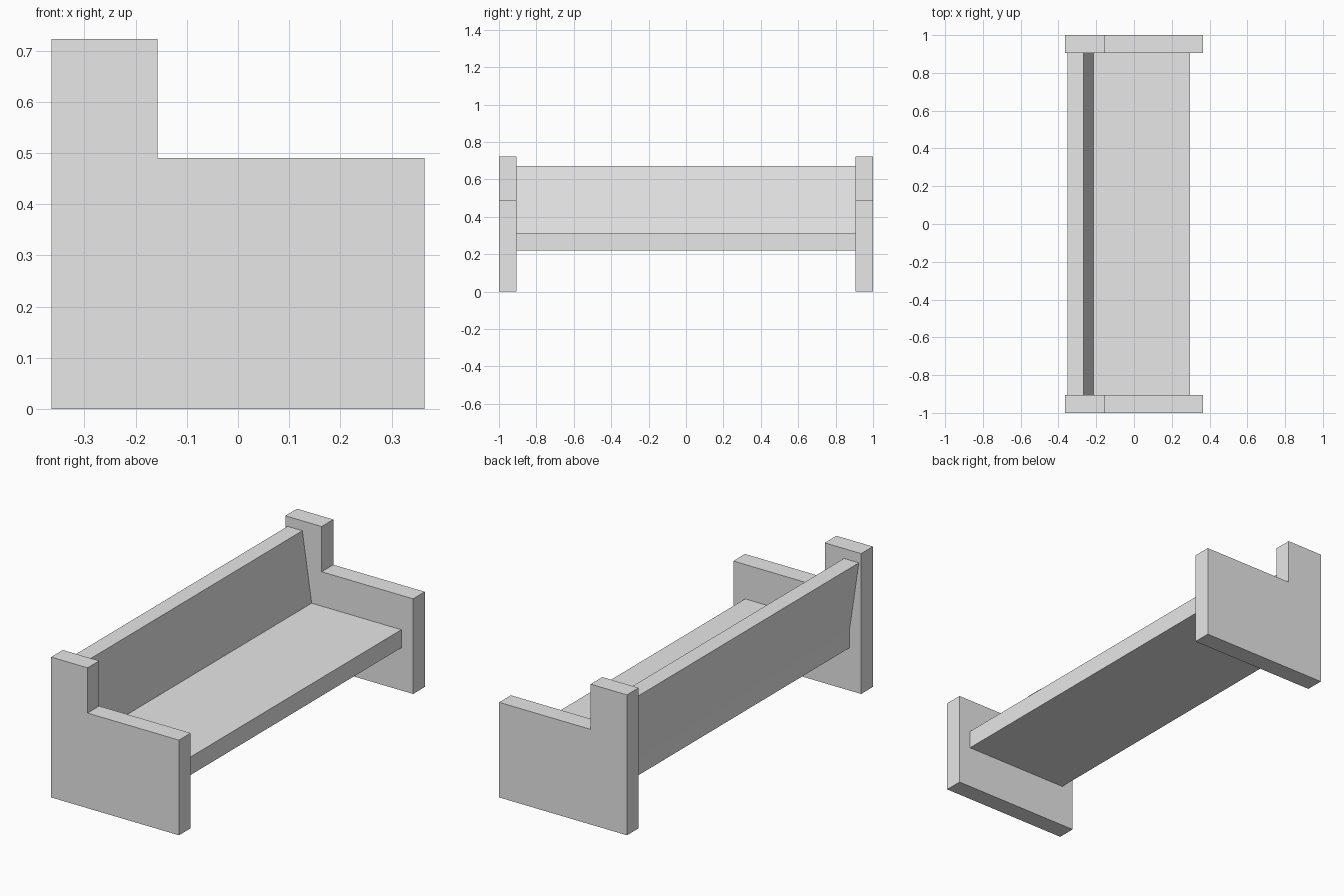
import bpy, bmesh
from mathutils import Vector

if "Cube" in bpy.data.objects:
    bpy.data.objects.remove(bpy.data.objects["Cube"])

grey = bpy.data.materials.new("plain grey")
grey.diffuse_color = (0.8, 0.8, 0.8, 1)
grey.use_nodes = True
grey.node_tree.nodes["Principled BSDF"].inputs["Base Color"].default_value = grey.diffuse_color


def extrude_profile(name, points, y0, y1):
    """Extrude an outline in the x-z plane along y."""
    bm = bmesh.new()
    face = bm.faces.new([bm.verts.new((x, y0, z)) for x, z in points])
    result = bmesh.ops.extrude_face_region(bm, geom=[face])
    verts = [g for g in result["geom"] if isinstance(g, bmesh.types.BMVert)]
    bmesh.ops.translate(bm, verts=verts, vec=Vector((0, y1 - y0, 0)))
    bmesh.ops.recalc_face_normals(bm, faces=bm.faces[:])
    mesh = bpy.data.meshes.new(name)
    bm.to_mesh(mesh)
    bm.free()
    mesh.materials.append(grey)
    obj = bpy.data.objects.new(name, mesh)
    bpy.context.collection.objects.link(obj)
    return obj


inner, outer = 0.905, 1.0

# Stepped end panels: low armrest in front, tall post behind
panel = [(-0.364, 0), (0.364, 0), (0.364, 0.49),
         (-0.157, 0.49), (-0.157, 0.723), (-0.364, 0.723)]
extrude_profile("left_end_panel", panel, -outer, -inner)
extrude_profile("right_end_panel", panel, inner, outer)

# Seat board with the reclined backrest rising from its rear edge
bench = [(-0.298, 0.22), (0.297, 0.22), (0.297, 0.313), (-0.214, 0.313),
         (-0.267, 0.672), (-0.351, 0.672), (-0.298, 0.313)]
extrude_profile("seat_and_backrest", bench, -inner, inner)
